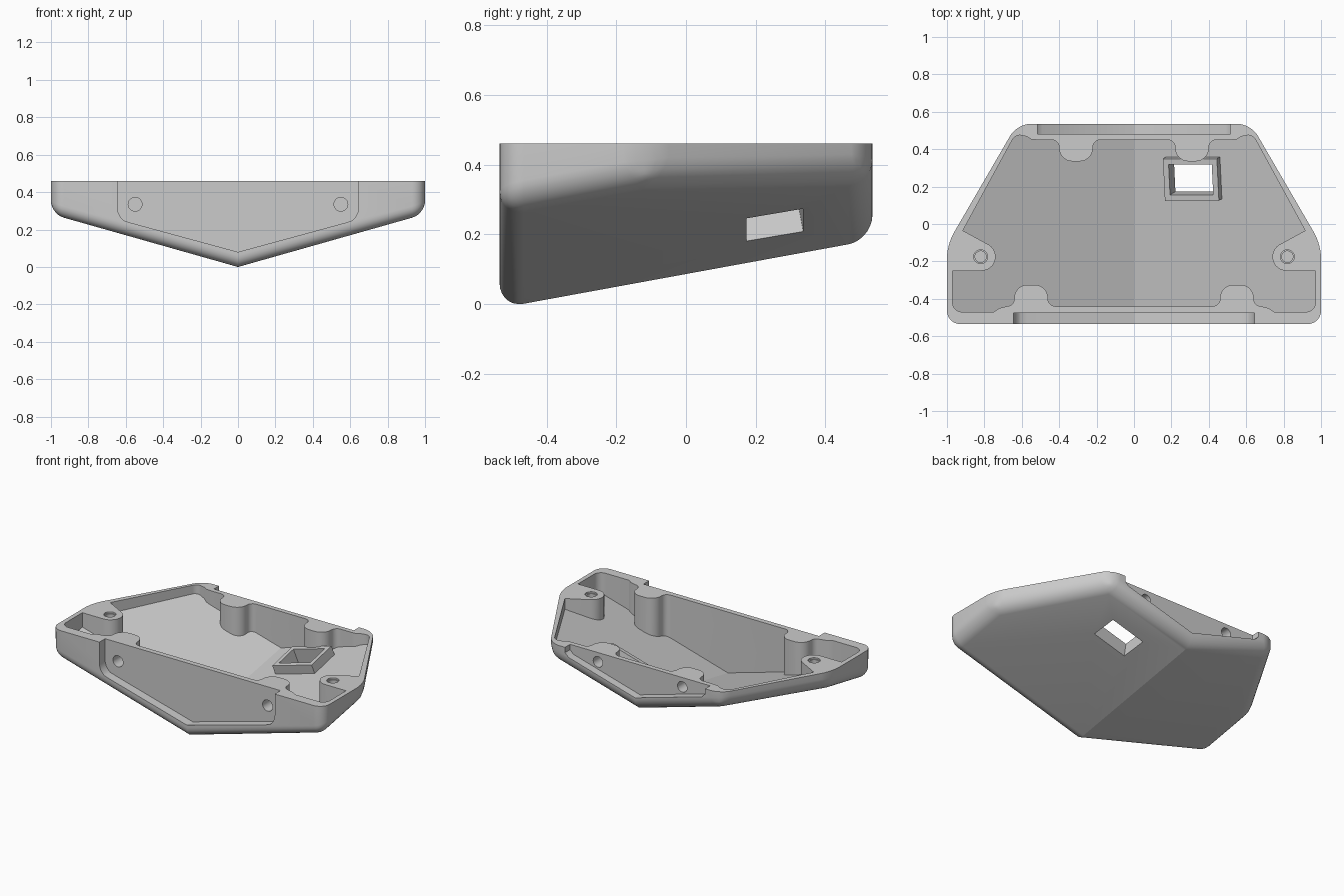
import bpy, bmesh, math
from mathutils import Vector, Matrix

if "Cube" in bpy.data.objects:
    bpy.data.objects.remove(bpy.data.objects["Cube"])

TOP, SX, SY = 0.46, 0.283, 0.183      # rim height, underside slopes
WALL = 0.05                           # floor thickness


def under(x, y):
    """Height of the V-shaped underside."""
    return SX * abs(x) + SY * (y + 0.47)


def arc(cx, cy, r, a0, a1, n=7):
    return [(cx + r * math.cos(math.radians(a0 + (a1 - a0) * i / n)),
             cy + r * math.sin(math.radians(a0 + (a1 - a0) * i / n))) for i in range(n + 1)]


def add_object(name, bm):
    bmesh.ops.recalc_face_normals(bm, faces=bm.faces)
    mesh = bpy.data.meshes.new(name)
    bm.to_mesh(mesh)
    bm.free()
    ob = bpy.data.objects.new(name, mesh)
    bpy.context.collection.objects.link(ob)
    mesh.materials.append(grey)
    return ob


def keel_prism(half, top, offset):
    """Prism over a mirrored plan outline (half runs from x=0 to x=0) with a V-shaped bottom.
    The end walls at x=0 are single flat faces."""
    bm = bmesh.new()
    pts = half + [(-x, y) for x, y in half[-2:0:-1]]
    lo = [bm.verts.new((x, y, under(x, y) + offset)) for x, y in pts]
    hi = [None if abs(x) < 1e-6 else bm.verts.new((x, y, top)) for x, y in pts]
    n, h = len(pts), len(half)
    bm.faces.new([v for v in hi if v])
    bm.faces.new(lo[:h])
    bm.faces.new(lo[h - 1:] + lo[:1])
    for i in range(n):
        j = (i + 1) % n
        if hi[i] and hi[j]:
            bm.faces.new((lo[i], lo[j], hi[j], hi[i]))
        elif hi[j]:                   # wall crossing x=0
            bm.faces.new((lo[i - 1], lo[i], lo[j], hi[j], hi[i - 1]))
    bmesh.ops.recalc_face_normals(bm, faces=bm.faces)
    return bm


def wall_recess(name, half, y0, y1):
    """Mirrored x-z profile extruded along y."""
    pts = half + [(-x, z) for x, z in half[:0:-1]]
    bm = bmesh.new()
    a = [bm.verts.new((x, y0, z)) for x, z in pts]
    b = [bm.verts.new((x, y1, z)) for x, z in pts]
    bm.faces.new(a)
    bm.faces.new(b)
    for i in range(len(pts)):
        j = (i + 1) % len(pts)
        bm.faces.new((a[i], a[j], b[j], b[i]))
    return add_object(name, bm)


def cylinder(name, p0, p1, r):
    p0, p1 = Vector(p0), Vector(p1)
    d = p1 - p0
    bm = bmesh.new()
    m = Matrix.Translation((p0 + p1) / 2) @ d.to_track_quat('Z', 'Y').to_matrix().to_4x4()
    bmesh.ops.create_cone(bm, cap_ends=True, segments=28, radius1=r, radius2=r,
                          depth=d.length, matrix=m)
    return add_object(name, bm)


def tilted_box(name, sx, sy, n0, n1):
    """Box standing square on the right half of the underside."""
    n = Vector((-SX, -SY, 1)).normalized()
    u = Vector((1, 0, SX)).normalized()
    v = n.cross(u)
    c = Vector((0.333, 0.255, under(0.333, 0.255))) + n * (n0 + n1) / 2
    m = Matrix((u, v, n)).transposed().to_4x4()
    m.translation = c
    bm = bmesh.new()
    bmesh.ops.create_cube(bm, size=1, matrix=m @ Matrix.Diagonal((sx, sy, n1 - n0, 1)))
    return add_object(name, bm)


def boolean(target, tool, op='DIFFERENCE'):
    mod = target.modifiers.new(tool.name, 'BOOLEAN')
    mod.operation, mod.solver, mod.object = op, 'EXACT', tool
    bpy.context.view_layer.objects.active = target
    bpy.ops.object.modifier_apply(modifier=mod.name)
    bpy.data.objects.remove(tool, do_unlink=True)


grey = bpy.data.materials.new("mid_grey")
grey.diffuse_color = (0.6, 0.6, 0.6, 1)
grey.use_nodes = True
grey.node_tree.nodes["Principled BSDF"].inputs["Base Color"].default_value = grey.diffuse_color

# Outer shell: six-sided plan, V underside, rounded walls and lower edges
half = [(0, -0.535), (1, -0.535), (1, -0.11), (0.625, 0.535), (0, 0.535)]
bm = keel_prism(half, TOP, 0)
rounded = [e for e in bm.edges
           if not all(v.co.z > TOP - 0.001 for v in e.verts)
           and not all(abs(v.co.x) < 1e-5 for v in e.verts)]
bmesh.ops.bevel(bm, geom=rounded, offset=0.07, offset_type='OFFSET', segments=7,
                profile=0.5, affect='EDGES', clamp_overlap=True)
shell = add_object("tray_shell", bm)

# Hollow interior with screw bosses left standing at the walls
inner = [(0, -0.44)]
inner += arc(0.42, -0.40, 0.04, 270, 360) + arc(0.53, -0.395, 0.07, 180, 90)
inner += arc(0.57, -0.395, 0.07, 90, 0) + arc(0.68, -0.40, 0.04, 360 - 180, 270)
inner += [(0.72, -0.45), (0.75, -0.47)] + arc(0.92, -0.42, 0.05, -90, 0)
inner += [(0.97, -0.25)] + arc(0.815, -0.175, 0.075, 270, 120, 12)
inner += [(0.915, -0.035)] + arc(0.61, 0.43, 0.045, 25, 90)
inner += [(0.575, 0.468), (0.55, 0.453), (0.52, 0.45)]
inner += arc(0.44, 0.41, 0.04, 90, 180) + arc(0.33, 0.405, 0.07, 0, -90)
inner += arc(0.29, 0.405, 0.07, -90, -180) + arc(0.18, 0.41, 0.04, 0, 90)
inner += [(0, 0.45)]
boolean(shell, add_object("cavity", keel_prism(inner, 0.8, WALL)))

# Shallow recesses in the front and back walls, open at the top
front = [(0, 0.08), (0.57, 0.235)] + arc(0.555, 0.32, 0.09, -55, 0) + [(0.645, 0.8)]
boolean(shell, wall_recess("front_recess", front, -0.8, -0.475))
back = [(0, 0.262), (0.49, 0.40), (0.515, 0.425), (0.515, 0.8)]
boolean(shell, wall_recess("back_recess", back, 0.482, 0.8))

# Screw holes in the walls and in the side bosses
for s in (-1, 1):
    boolean(shell, cylinder("front_hole", (s * 0.55, -0.6, 0.335), (s * 0.55, -0.375, 0.335), 0.037))
    boolean(shell, cylinder("back_hole", (s * 0.31, 0.6, 0.398), (s * 0.31, 0.385, 0.398), 0.035))
    boolean(shell, cylinder("boss_hole", (s * 0.82, -0.175, 0.36), (s * 0.82, -0.175, 0.6), 0.03))
    boolean(shell, cylinder("boss_hole_rim", (s * 0.82, -0.175, 0.45), (s * 0.82, -0.175, 0.6), 0.037))

# Raised window frame on the floor, with a square-cut opening through it
boolean(shell, tilted_box("window_frame", 0.30, 0.228, 0.02, 0.107), 'UNION')
boolean(shell, tilted_box("window_opening", 0.24, 0.165, -0.1, 0.2))

# Smooth the rounded parts, keep the flats crisp
bpy.ops.object.select_all(action='DESELECT')
shell.select_set(True)
bpy.context.view_layer.objects.active = shell
bpy.ops.object.shade_smooth_by_angle(angle=math.radians(30))
